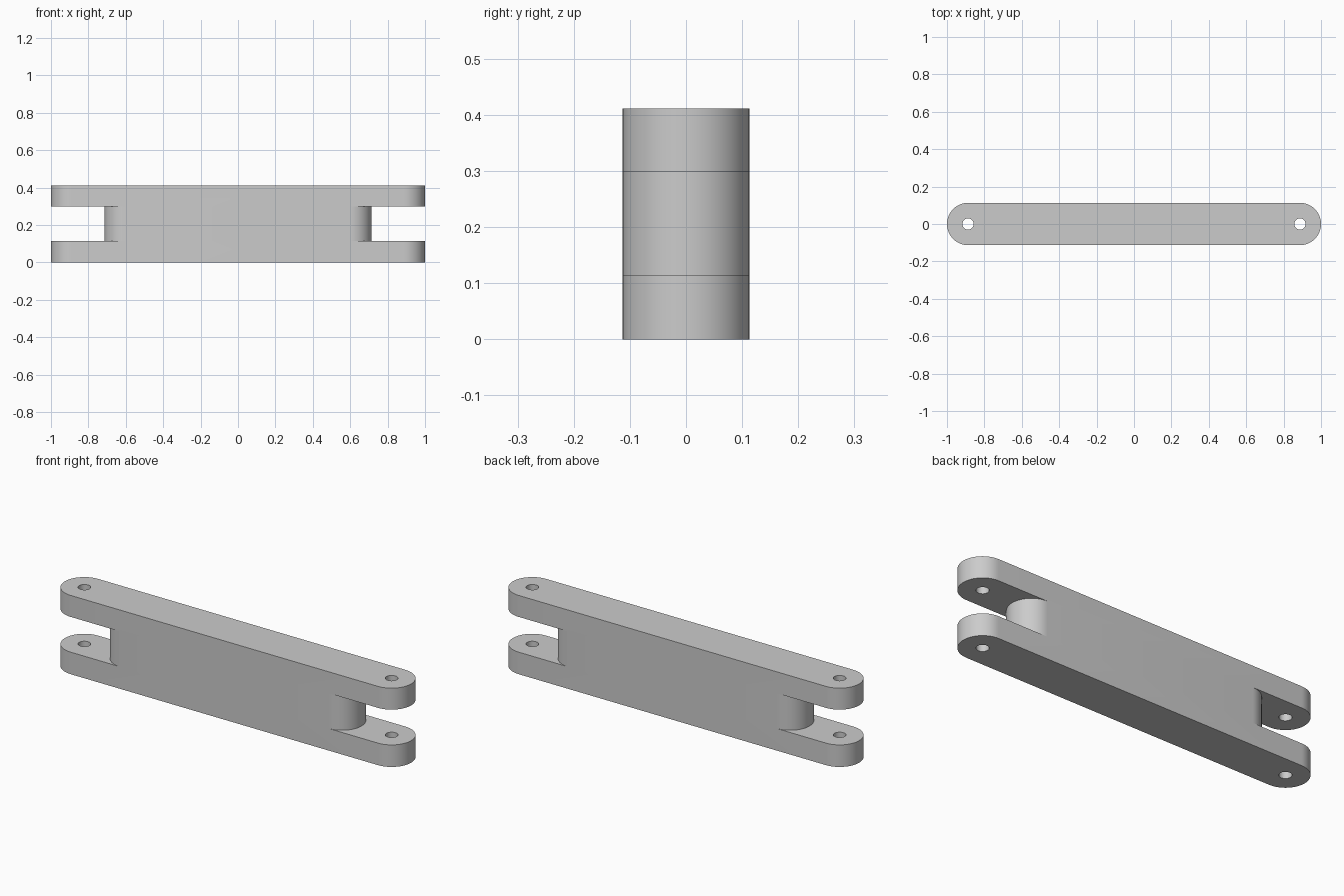
import bpy
import bmesh
from math import pi, sin, cos

RADIUS = 0.113        # half the link's width
HEIGHT = 0.411
SLOT_LOW, SLOT_HIGH = 0.115, 0.299
PIN_X = 1 - RADIUS    # pin holes are concentric with the rounded ends
WEB_X = 0.714 - RADIUS
HOLE_RADIUS = 0.03
STEPS = 32

default = bpy.data.objects.get("Cube")
if default:
    bpy.data.objects.remove(default, do_unlink=True)

steel = bpy.data.materials.new("grey_metal")
steel.use_nodes = True
GREY = (0.6, 0.6, 0.6, 1)
steel.diffuse_color = GREY
steel.node_tree.nodes["Principled BSDF"].inputs["Base Color"].default_value = GREY


def prism(name, outline, low, high):
    """Extrude a flat outline from low to high."""
    bm = bmesh.new()
    base = bm.faces.new([bm.verts.new((x, y, low)) for x, y in outline])
    top = bmesh.ops.extrude_face_region(bm, geom=[base])["geom"]
    bmesh.ops.translate(bm, vec=(0, 0, high - low),
                        verts=[v for v in top if isinstance(v, bmesh.types.BMVert)])
    bmesh.ops.recalc_face_normals(bm, faces=bm.faces)
    mesh = bpy.data.meshes.new(name)
    bm.to_mesh(mesh)
    bm.free()
    mesh.materials.append(steel)
    obj = bpy.data.objects.new(name, mesh)
    bpy.context.collection.objects.link(obj)
    return obj


def arc(cx, radius, start, sweep, count):
    return [(cx + radius * cos(start + sweep * i / STEPS),
             radius * sin(start + sweep * i / STEPS)) for i in range(count)]


def bar(name, end_x, low, high):
    """A straight bar with a half-round at each end."""
    outline = (arc(end_x, RADIUS, -pi / 2, pi, STEPS + 1)
               + arc(-end_x, RADIUS, pi / 2, pi, STEPS + 1))
    return prism(name, outline, low, high)


def combine(target, tool, operation):
    mod = target.modifiers.new(operation.lower(), "BOOLEAN")
    mod.operation = operation
    mod.solver = "EXACT"
    mod.object = tool
    bpy.context.view_layer.objects.active = target
    bpy.ops.object.modifier_apply(modifier=mod.name)
    bpy.data.objects.remove(tool, do_unlink=True)


# Two long plates joined by a shorter web, forming a fork at each end
link = bar("link_arm", PIN_X, 0, SLOT_LOW)
web = bar("web", WEB_X, SLOT_LOW, SLOT_HIGH)
top_plate = bar("top_plate", PIN_X, SLOT_HIGH, HEIGHT)
combine(link, web, "UNION")
combine(link, top_plate, "UNION")

# Pin holes through both fork plates
for side in (-1, 1):
    hole = prism("pin_hole", arc(side * PIN_X, HOLE_RADIUS, 0, 2 * pi, STEPS),
                 -0.1, HEIGHT + 0.1)
    combine(link, hole, "DIFFERENCE")

# Merge the coplanar side faces, then smooth the round ends
bm = bmesh.new()
bm.from_mesh(link.data)
bmesh.ops.remove_doubles(bm, verts=bm.verts, dist=0.0001)
bmesh.ops.dissolve_limit(bm, angle_limit=0.01, verts=bm.verts, edges=bm.edges)
bm.to_mesh(link.data)
bm.free()

bpy.ops.object.select_all(action="DESELECT")
link.select_set(True)
bpy.context.view_layer.objects.active = link
bpy.ops.object.shade_smooth_by_angle(angle=pi / 6)
